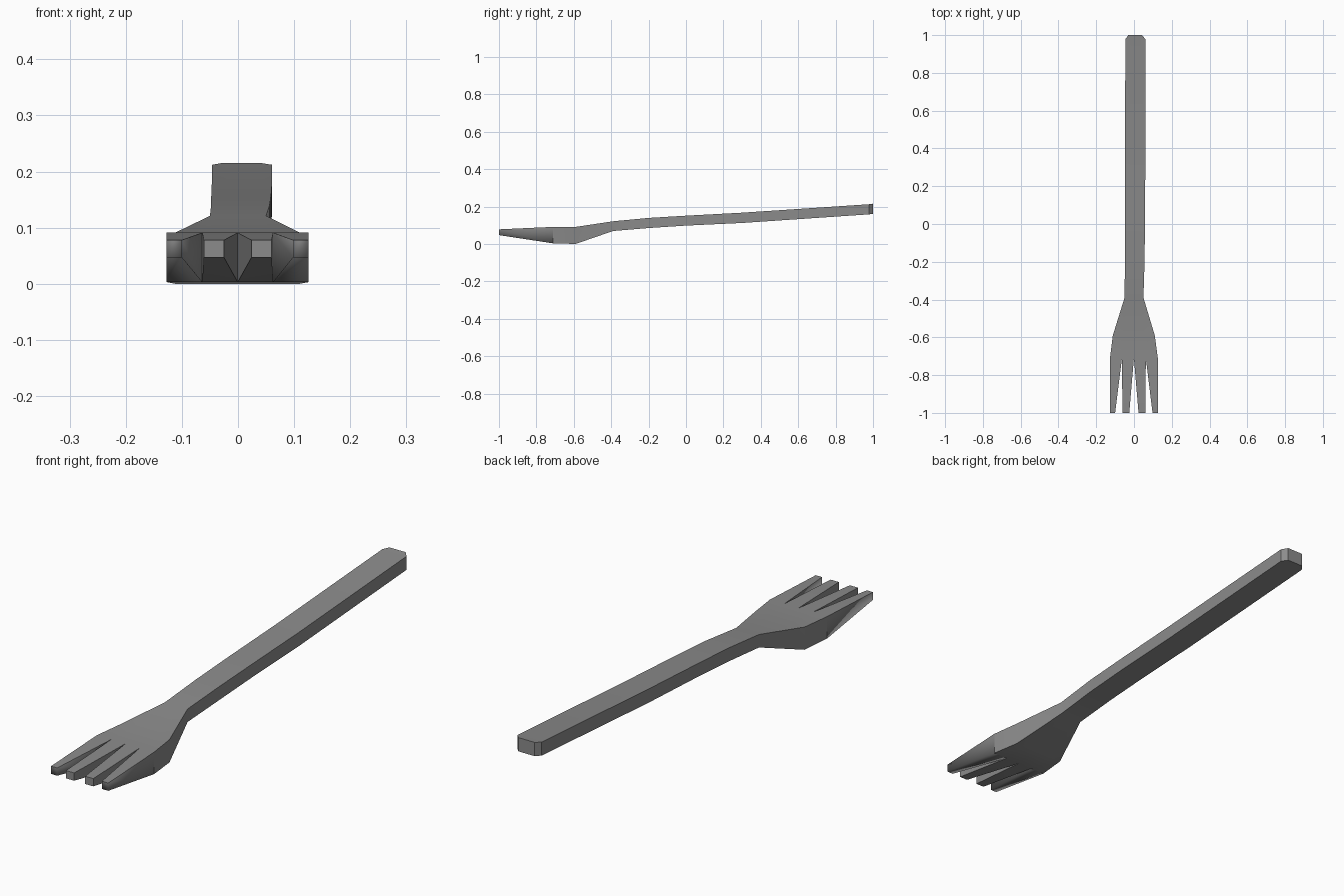
import bpy, bmesh, math

if "Cube" in bpy.data.objects:
    bpy.data.objects.remove(bpy.data.objects["Cube"])

bm = bmesh.new()
rounded = bm.faces.layers.int.new("rounded")  # marks softly shaded tine faces

def lerp(a, b, t):
    return a + (b - a) * t

def wall(points, soft=0):
    bm.faces.new([bm.verts.new(p) for p in points])[rounded] = soft

def tine(a, b, soft):
    """Taper from section a to section b, closed at b; the top stays crisp."""
    def ring(s):
        y, x0, x1, z0, z1 = s
        return [(x0, y, z0), (x1, y, z0), (x1, y, z1), (x0, y, z1)]
    r, q = ring(a), ring(b)
    for i in range(4):
        j = (i + 1) % 4
        wall((r[i], r[j], q[j], q[i]), 0 if i == 2 else soft)
    wall(q, soft)

def column(s, i):
    """Quarter i of a section, so that body columns line up with the tines."""
    y, x0, x1, z0, z1 = s
    return (y, lerp(x0, x1, i / 4), lerp(x0, x1, (i + 1) / 4), z0, z1)

# Handle and head sections: y, left, right, bottom, top
sections = [
    (1.0, -0.03, 0.042, 0.16, 0.215),
    (0.978, -0.046, 0.061, 0.158, 0.212),
    (0.3, -0.047, 0.06, 0.112, 0.167),
    (0.0, -0.048, 0.058, 0.098, 0.151),
    (-0.2, -0.048, 0.056, 0.085, 0.139),
    (-0.39, -0.05, 0.05, 0.069, 0.121),
    (-0.59, -0.112, 0.110, 0.0, 0.091),
    (-0.71, -0.127, 0.126, 0.003, 0.091),
]

# Handle and head shell, four columns wide
for a, b in zip(sections, sections[1:]):
    for i in range(4):
        (ya, al, ar, ab, at), (yb, bl, br, bb, bt) = column(a, i), column(b, i)
        wall(((al, ya, at), (ar, ya, at), (br, yb, bt), (bl, yb, bt)))
        wall(((al, ya, ab), (bl, yb, bb), (br, yb, bb), (ar, ya, ab)))
    for k in (1, 2):
        wall(((a[k], a[0], a[3]), (a[k], a[0], a[4]), (b[k], b[0], b[4]), (b[k], b[0], b[3])))

# Handle end cap
for i in range(4):
    y, l, r, b, t = column(sections[0], i)
    wall(((l, y, b), (r, y, b), (r, y, t), (l, y, t)))

# Tapered tines growing from the head columns
tips = [(-0.127, -0.1), (-0.061, -0.025), (0.024, 0.06), (0.098, 0.126)]
for i, (l, r) in enumerate(tips):
    tine(column(sections[-1], i), (-1.0, l, r, 0.047, 0.078), int(i in (0, 3)))

bmesh.ops.remove_doubles(bm, verts=bm.verts[:], dist=0.0005)
bmesh.ops.recalc_face_normals(bm, faces=bm.faces[:])

# Smooth along gentle bends and around the outer tines, sharp elsewhere
for f in bm.faces:
    f.smooth = True
for e in bm.edges:
    soft = all(f[rounded] for f in e.link_faces)
    mixed = any(f[rounded] for f in e.link_faces) and not soft
    e.smooth = soft or (not mixed and e.calc_face_angle(math.pi) < math.radians(30))

mesh = bpy.data.meshes.new("fork")
bm.to_mesh(mesh)
bm.free()
fork = bpy.data.objects.new("fork", mesh)
bpy.context.collection.objects.link(fork)

# Dark grey plastic
dark = bpy.data.materials.new("dark_grey")
dark.diffuse_color = (0.26, 0.26, 0.26, 1)
dark.use_nodes = True
dark.node_tree.nodes["Principled BSDF"].inputs["Base Color"].default_value = dark.diffuse_color
mesh.materials.append(dark)
